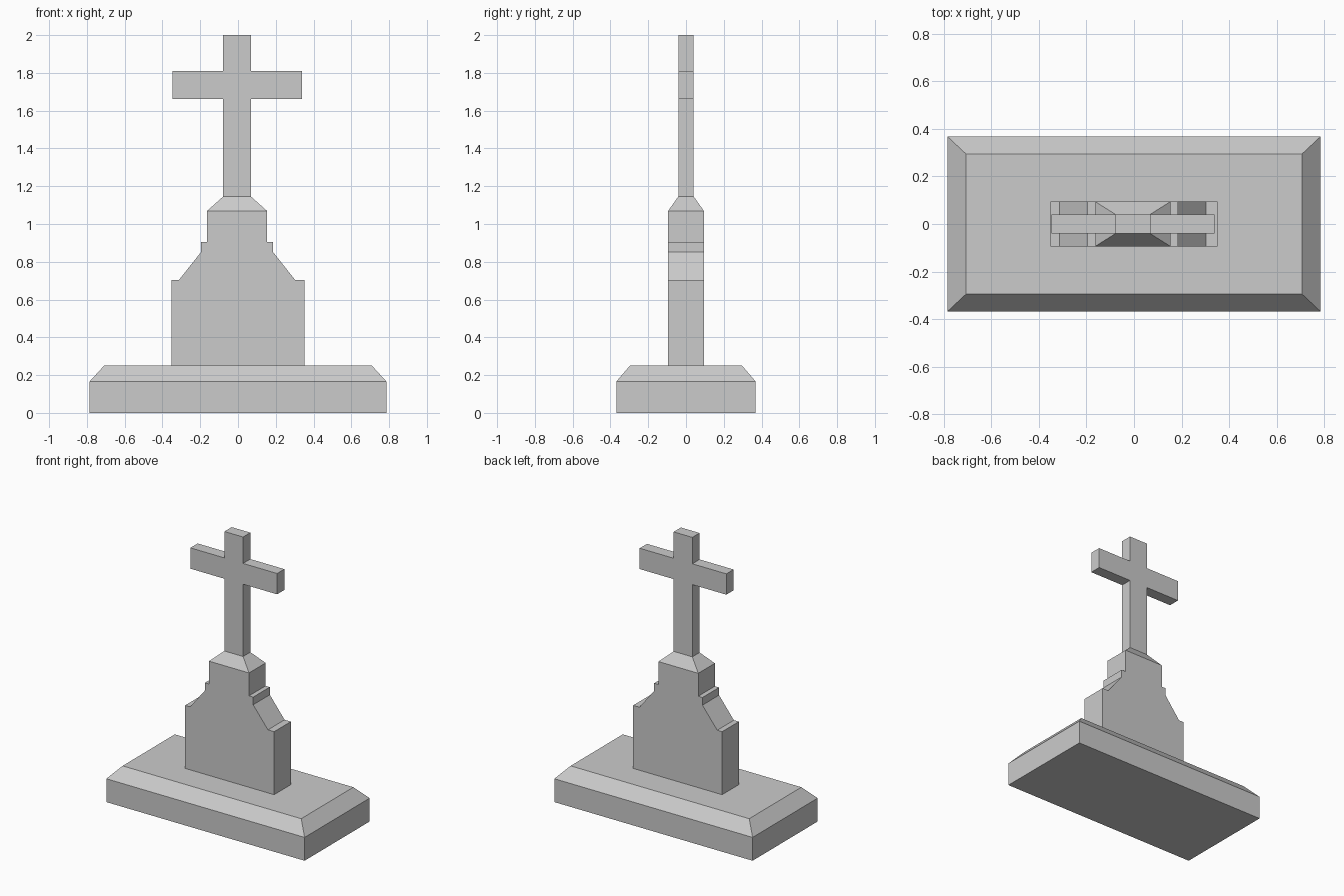
import bpy, bmesh

if "Cube" in bpy.data.objects:
    bpy.data.objects.remove(bpy.data.objects["Cube"])


def make_object(name, bm):
    bmesh.ops.recalc_face_normals(bm, faces=bm.faces)
    mesh = bpy.data.meshes.new(name)
    bm.to_mesh(mesh)
    bm.free()
    obj = bpy.data.objects.new(name, mesh)
    bpy.context.collection.objects.link(obj)
    return obj


def stacked_block(name, levels, cx=0.0):
    """Loft rectangles given as (half x, half y, z), capped at both ends."""
    bm = bmesh.new()
    rings = [[bm.verts.new((cx + sx * hx, sy * hy, z))
              for sx, sy in ((-1, -1), (1, -1), (1, 1), (-1, 1))]
             for hx, hy, z in levels]
    for low, high in zip(rings, rings[1:]):
        for i in range(4):
            j = (i + 1) % 4
            bm.faces.new((low[i], low[j], high[j], high[i]))
    bm.faces.new(rings[0][::-1])
    bm.faces.new(rings[-1])
    return make_object(name, bm)


def mirrored_slab(name, half_profile, half_depth, cx=0.0):
    """Mirror a right-hand (x, z) outline about cx and extrude it along y."""
    outline = [(cx + x, z) for x, z in half_profile]
    outline += [(cx - x, z) for x, z in reversed(half_profile)]
    bm = bmesh.new()
    face = bm.faces.new([bm.verts.new((x, -half_depth, z)) for x, z in outline])
    ext = bmesh.ops.extrude_face_region(bm, geom=[face], use_keep_orig=True)
    verts = [g for g in ext["geom"] if isinstance(g, bmesh.types.BMVert)]
    bmesh.ops.translate(bm, verts=verts, vec=(0, 2 * half_depth, 0))
    return make_object(name, bm)


AXIS = -0.005  # upper parts sit slightly left of the plinth centre

# Plinth with sloped upper edge
stacked_block("plinth", [(0.785, 0.368, 0), (0.785, 0.368, 0.167), (0.707, 0.295, 0.252)])

# Shouldered headstone with stepped sides
headstone = mirrored_slab("headstone", [
    (0.352, 0.252), (0.352, 0.703), (0.308, 0.703), (0.191, 0.851),
    (0.191, 0.906), (0.158, 0.906), (0.158, 1.07)], 0.094, AXIS)
# Outer sides are centred on the plinth
for v in headstone.data.vertices:
    if abs(v.co.x - AXIS) > 0.34:
        v.co.x -= AXIS

# Tapered cap under the cross
stacked_block("cap", [(0.158, 0.094, 1.07), (0.074, 0.041, 1.145)], AXIS)

# Cross
mirrored_slab("cross", [
    (0.074, 1.145), (0.074, 1.662), (0.343, 1.662), (0.343, 1.811),
    (0.074, 1.811), (0.074, 2.0)], 0.041, AXIS)
